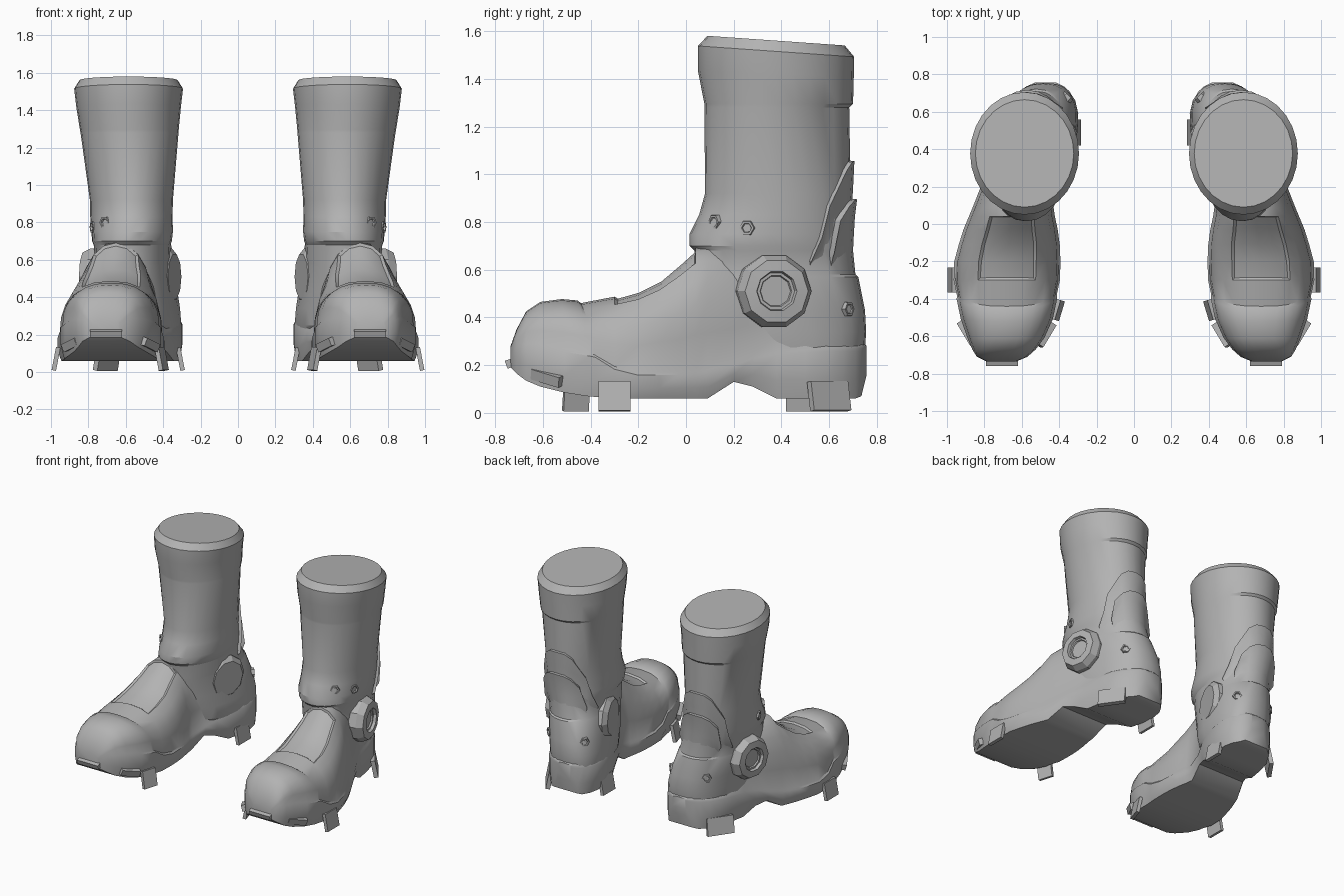
import bpy, bmesh
from math import sin, cos, pi, radians, copysign
from mathutils import Matrix, Vector

cube = bpy.data.objects.get("Cube")
if cube:
    bpy.data.objects.remove(cube)

grey = bpy.data.materials.new("boot_grey")
grey.use_nodes = True
grey.diffuse_color = (0.45, 0.45, 0.45, 1)
grey.node_tree.nodes["Principled BSDF"].inputs["Base Color"].default_value = grey.diffuse_color


def finish(name, bm, angle=32):
    """Make an object that is mirrored to the other boot."""
    bmesh.ops.recalc_face_normals(bm, faces=bm.faces)
    mesh = bpy.data.meshes.new(name)
    bm.to_mesh(mesh)
    bm.free()
    mesh.materials.append(grey)
    mesh.shade_smooth()
    mesh.set_sharp_from_angle(angle=radians(angle))
    obj = bpy.data.objects.new(name, mesh)
    bpy.context.collection.objects.link(obj)
    obj.modifiers.new("other_boot", "MIRROR").use_mirror_merge = False


def loft(rings):
    """Skin closed rings of points and cap both ends."""
    bm = bmesh.new()
    loops = [[bm.verts.new(p) for p in ring] for ring in rings]
    for a, b in zip(loops, loops[1:]):
        for i in range(len(a)):
            bm.faces.new((a[i - 1], a[i], b[i], b[i - 1]))
    bm.faces.new(loops[0])
    bm.faces.new(loops[-1])
    return bm


def clamp(v):
    return max(0.0, min(1.0, v))


def power(v, e):
    return copysign(abs(v) ** e, v)


# Shaft, running down inside the heel: height, centre x, half width, front y, back y
SHAFT = [
    (.15, .53, .18, .28, .725), (.25, .528, .206, .14, .749),
    (.34, .535, .208, .1, .755), (.43, .543, .206, .08, .75),
    (.57, .555, .203, .05, .722), (.58, .555, .202, .05, .71),
    (.68, .565, .205, .035, .7), (.7, .565, .213, .015, .7),
    (.75, .565, .218, .015, .695), (.83, .57, .22, .055, .69),
    (.92, .57, .222, .08, .69), (1.28, .58, .262, .077, .684),
    (1.295, .581, .264, .077, .7), (1.42, .585, .28, .05, .703),
    (1.515, .585, .291, .05, .705), (1.56, .585, .263, .09, .665),
]


def shaft_point(z, a, off=0.0):
    """Point on the shaft; angle 0 is the back, positive is the outer side."""
    for lo, hi in zip(SHAFT, SHAFT[1:]):
        if z <= hi[0]:
            break
    t = clamp((z - lo[0]) / (hi[0] - lo[0]))
    cx, hw, yf, yb = (p + (q - p) * t for p, q in zip(lo[1:], hi[1:]))
    low = clamp((.8 - z) / .4)
    e = 1 - .2 * low
    y = (yf + yb) / 2 + ((yb - yf) / 2 + off) * power(cos(a), e)
    x = cx + (hw + off) * power(sin(a), e) - .17 * low * (y - .4)
    return Vector((x, y, z - .07 * clamp((z - 1.3) / .2) * (y - .375)))


SIDES = 28
finish("boot_shaft", loft([[shaft_point(r[0], 2 * pi * i / SIDES) for i in range(SIDES)]
                           for r in SHAFT]), 26)

# Foot and heel cup: y, centre x, half width, bottom z, sole line z, top z
FOOT = [
    (-.735, .71, .08, .19, .25, .28), (-.71, .705, .135, .165, .29, .35),
    (-.67, .695, .17, .135, .3, .425), (-.61, .685, .205, .11, .29, .465),
    (-.52, .68, .246, .085, .268, .477), (-.455, .68, .268, .07, .25, .471),
    (-.44, .68, .267, .068, .245, .46), (-.3, .68, .284, .06, .195, .487),
    (-.2, .677, .284, .06, .17, .515), (-.11, .667, .27, .06, .17, .56),
    (-.03, .66, .252, .06, .17, .628), (.04, .653, .23, .06, .175, .69),
    (.09, .646, .216, .06, .18, .7), (.2, .612, .207, .13, .21, .69),
    (.28, .574, .206, .11, .24, .67), (.38, .54, .211, .06, .255, .5),
    (.5, .515, .215, .06, .265, .33), (.59, .5, .202, .06, .27, .31),
    (.66, .488, .174, .06, .27, .31), (.71, .48, .134, .06, .27, .3),
    (.735, .475, .102, .07, .27, .3), (.757, .472, .055, .16, .27, .28),
]


def foot_ring(y, cx, hw, zb, zs, zt):
    side = [(.93, zb), (1, zb + .4 * (zs - zb)), (1, zs - .012)]
    e = .83 if y < -.05 else .9
    arc = [(.965 * power(cos(pi * i / 12), e), zs + (zt - zs) * sin(pi * i / 12) ** e)
           for i in range(12)] + [(-.965, zs)]
    outline = side + arc + [(-u, z) for u, z in reversed(side)]
    bow = .06 * clamp(1 - abs(y + .44) / .1)
    return [(cx + hw * u, y + bow * abs(u) ** 3, z) for u, z in outline]


# Recess the tongue panel into the top of the foot
bm = loft([foot_ring(*r) for r in FOOT])
tongue = []
for f in bm.faces:
    c = f.calc_center_median()
    near = min(FOOT, key=lambda r: abs(r[0] - c.y))
    if -.3 < c.y < .04 and c.z > .4 and abs(c.x - near[1]) < .54 * near[2]:
        tongue.append(f)
bmesh.ops.recalc_face_normals(bm, faces=bm.faces)
bmesh.ops.inset_region(bm, faces=tongue, thickness=.012, depth=-.012)
finish("boot_foot", bm, 35)


def back_plate(name, top, low, off):
    """Tapered plate wrapped round the back; top lists (angle, height)."""
    edge = [(-a, z) for a, z in reversed(top[1:])] + top
    rings = []
    for deg, zt in edge:
        a = radians(deg)
        zb = min(low, zt - .03)
        ring = [shaft_point(zt, a, -.03), shaft_point(zt - .005, a, off)]
        ring += [shaft_point(zt + (zb - zt) * t, a, off - (off + .01) * t)
                 for t in (.25, .5, .75, 1)]
        rings.append(ring + [shaft_point(zb, a, -.03)])
    finish(name, loft(rings))


back_plate("upper_back_plate", [(0, 1.06), (14, 1.055), (26, 1.02), (47, .87),
                                (54, .74), (66, .64)], .62, .018)
back_plate("lower_back_plate", [(0, .9), (14, .895), (25, .87), (37, .81),
                                (47, .67)], .6, .027)


def turned(name, loc, normal, sides, profile):
    """Polygonal disc from (radius, height) pairs along a normal."""
    m = Matrix.Translation(loc) @ Vector(normal).to_track_quat("Z", "Y").to_matrix().to_4x4()
    rings = [[m @ Vector((r * cos(2 * pi * i / sides), r * sin(2 * pi * i / sides), h))
              for i in range(sides)] for r, h in profile]
    finish(name, loft(rings), 20)


# Ankle discs
turned("outer_ankle_disc", (.775, .37, .51), (1, .2, 0), 10,
       [(.158, -.08), (.158, .005), (.135, .05), (.086, .055), (.08, .035), (.068, .035),
        (.064, .025)])
turned("inner_ankle_disc", (.37, .38, .51), (-1, -.3, 0), 10,
       [(.158, -.06), (.158, .003), (.125, .033)])

# Hexagonal studs
for name, z, deg in [("front_stud", .8, 139), ("outer_stud", .775, 108),
                     ("outer_heel_stud", .435, 41), ("inner_heel_stud", .435, -41)]:
    a = radians(deg)
    p = shaft_point(z, a)
    turned(name, p, shaft_point(z, a, .1) - p, 6,
           [(.036, -.03), (.032, .008), (.022, .008), (.018, -.002)])


def cleat(name, loc, size, yaw, lean, roll=0):
    """Small block whose local x points outwards."""
    bm = bmesh.new()
    m = (Matrix.Translation(loc) @ Matrix.Rotation(radians(yaw), 4, "Z")
         @ Matrix.Rotation(radians(lean), 4, "Y") @ Matrix.Rotation(radians(roll), 4, "X")
         @ Matrix.Diagonal((*size, 1)))
    bmesh.ops.create_cube(bm, size=1, matrix=m)
    finish(name, bm)


# Cleats round the sole
cleat("outer_foot_cleat", (.973, -.3, .07), (.024, .135, .125), 0, -11)
cleat("inner_foot_cleat", (.408, -.46, .07), (.024, .11, .125), 197, -11)
cleat("outer_heel_cleat", (.7, .6, .07), (.03, .19, .125), 35, -11)
cleat("inner_heel_cleat", (.308, .49, .07), (.024, .14, .125), 180, -11)
cleat("outer_toe_cleat", (.885, -.578, .15), (.05, .14, .045), -35, 15, -15)
cleat("inner_toe_cleat", (.477, -.588, .15), (.05, .14, .045), 215, 15, 15)
cleat("front_toe_cleat", (.705, -.73, .21), (.05, .17, .035), 270, 20)
